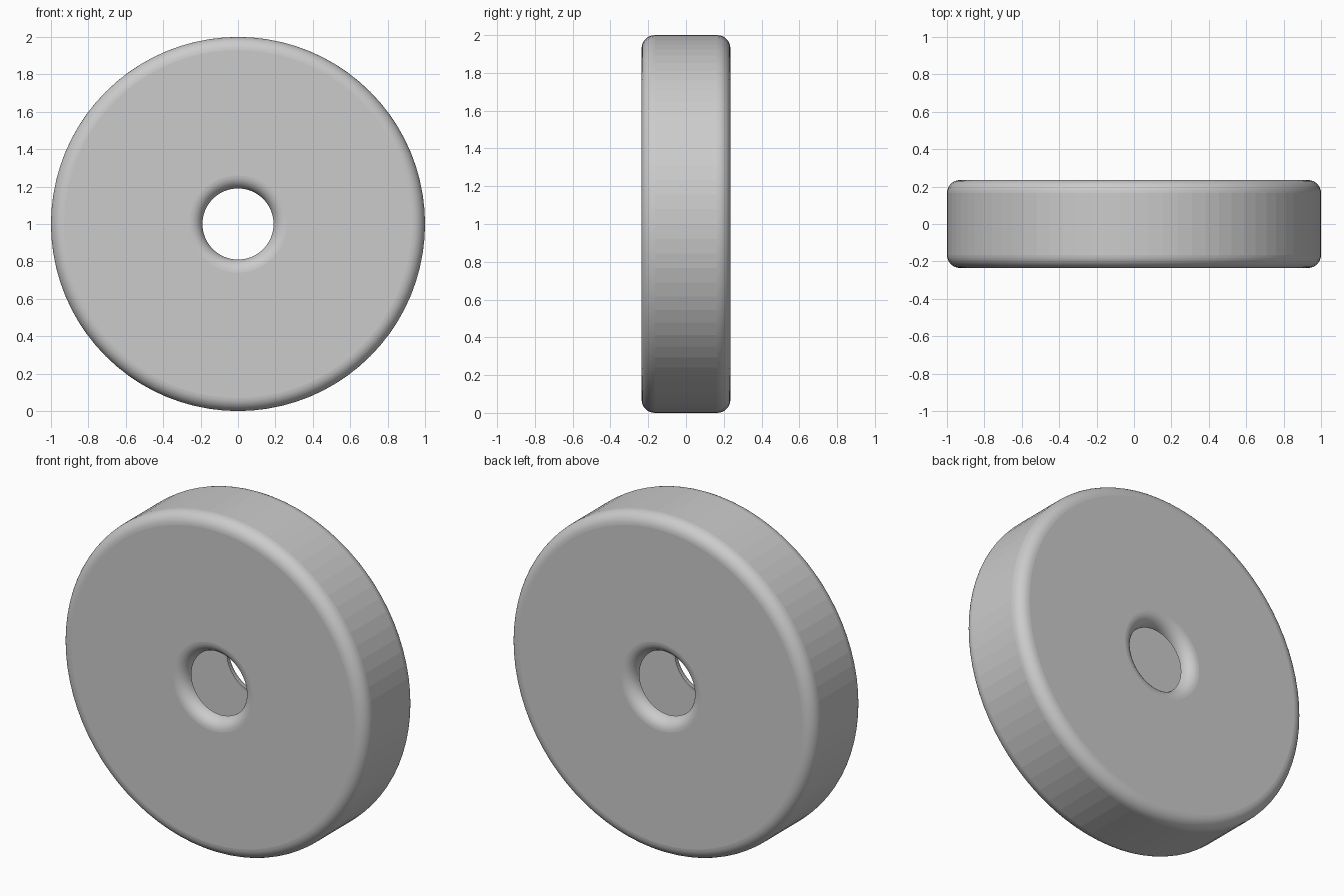
import bpy, bmesh
from math import sin, cos, pi

if "Cube" in bpy.data.objects:
    bpy.data.objects.remove(bpy.data.objects["Cube"])

SIDES = 80      # segments round the wheel
STEPS = 8       # segments per rounded corner
R, HOLE, HALF, FIL = 1.0, 0.19, 0.235, 0.07


def corner(r, y, start, end):
    """Quarter-round profile points (radius, y) about a corner centre."""
    pts = []
    for i in range(STEPS + 1):
        a = start + (end - start) * i / STEPS
        pts.append((r + FIL * cos(a), y + FIL * sin(a)))
    return pts


# profile: front hole lip, front rim, back rim, back hole lip (bore wall left open)
d = HALF - FIL
profile = (corner(HOLE + FIL, -d, pi, 1.5 * pi)
           + corner(R - FIL, -d, -pi / 2, 0)
           + corner(R - FIL, d, 0, pi / 2)
           + corner(HOLE + FIL, d, pi / 2, pi))
rim = 2 * STEPS + 1     # profile span of the flat-shaded tread

# wheel disc: profile revolved about the y axis
bm = bmesh.new()
rings = []
for k in range(SIDES):
    t = 2 * pi * k / SIDES
    rings.append([bm.verts.new((r * cos(t), y, 1 + r * sin(t))) for r, y in profile])
for k in range(SIDES):
    a, b = rings[k], rings[(k + 1) % SIDES]
    for i in range(len(profile) - 1):
        f = bm.faces.new((a[i], a[i + 1], b[i + 1], b[i]))
        f.smooth = i not in (rim, STEPS, 3 * STEPS + 2)
        # outward direction of this profile span
        dr = profile[i + 1][0] - profile[i][0]
        dy = profile[i + 1][1] - profile[i][1]
        t = 2 * pi * (k + 0.5) / SIDES
        f.normal_update()
        n = f.normal
        if n.x * dy * cos(t) - n.y * dr + n.z * dy * sin(t) < 0:
            f.normal_flip()
mesh = bpy.data.meshes.new("wheel_disc")
bm.to_mesh(mesh)
bm.free()
wheel = bpy.data.objects.new("wheel_disc", mesh)
bpy.context.collection.objects.link(wheel)
